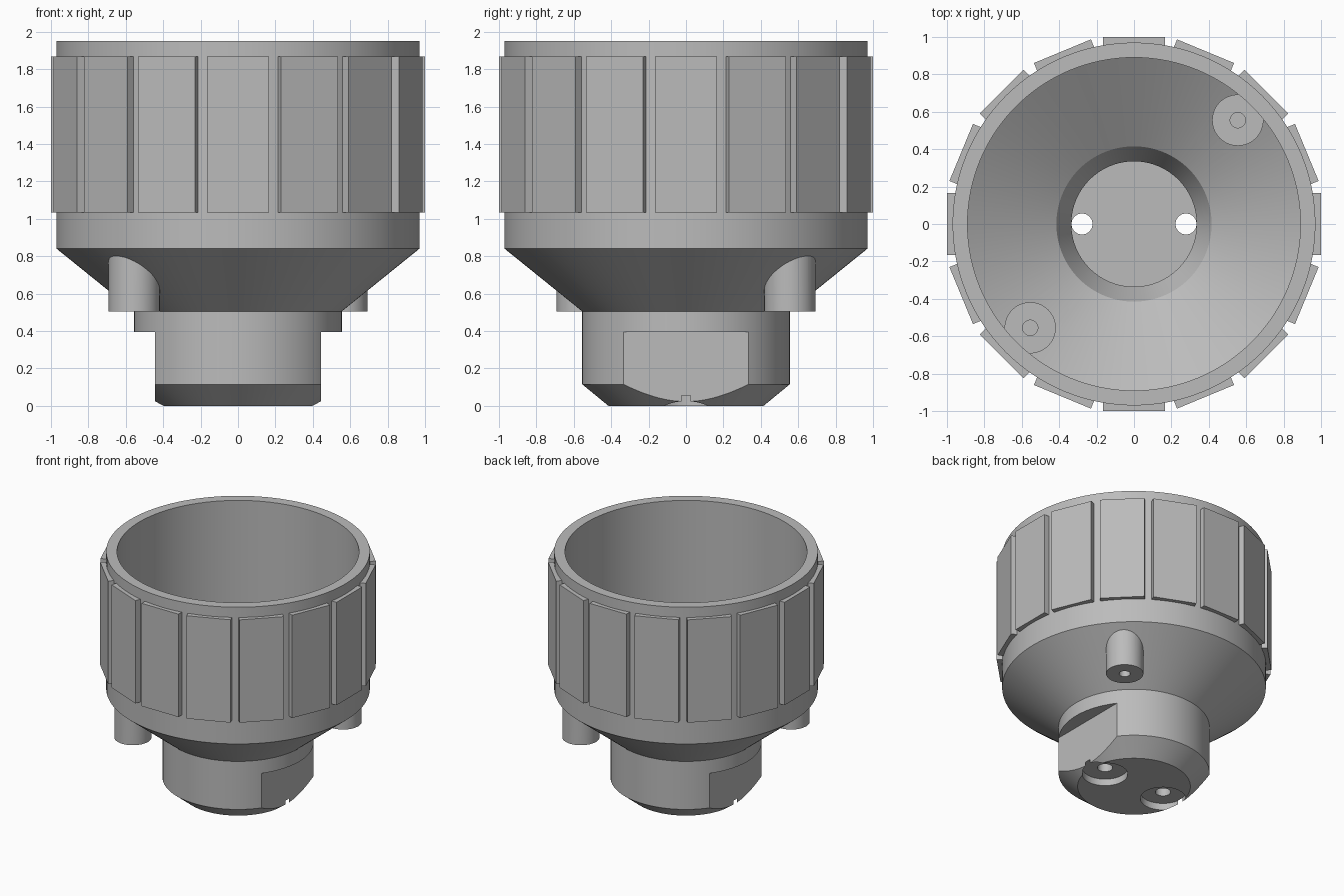
import bpy
import bmesh
import math
from mathutils import Matrix

cube = bpy.data.objects.get("Cube")
if cube:
    bpy.data.objects.remove(cube)

grey = bpy.data.materials.new("grey plastic")
grey.use_nodes = True
colour = (0.5, 0.5, 0.5, 1)
grey.diffuse_color = colour
grey.node_tree.nodes["Principled BSDF"].inputs["Base Color"].default_value = colour


def make_object(name, bm):
    bmesh.ops.recalc_face_normals(bm, faces=bm.faces[:])
    mesh = bpy.data.meshes.new(name)
    bm.to_mesh(mesh)
    bm.free()
    mesh.materials.append(grey)
    obj = bpy.data.objects.new(name, mesh)
    bpy.context.collection.objects.link(obj)
    return obj


def lathe(name, profile, steps=128):
    bm = bmesh.new()
    verts = [bm.verts.new((r, 0, z)) for r, z in profile]
    edges = [bm.edges.new(pair) for pair in zip(verts, verts[1:])]
    bmesh.ops.spin(bm, geom=verts + edges, axis=(0, 0, 1), cent=(0, 0, 0),
                   angle=math.tau, steps=steps, use_duplicate=False)
    bmesh.ops.remove_doubles(bm, verts=bm.verts[:], dist=0.0001)
    return make_object(name, bm)


def cylinder(name, x, y, radius, low, high, sides=48):
    bm = bmesh.new()
    bmesh.ops.create_cone(bm, cap_ends=True, segments=sides, radius1=radius, radius2=radius,
                          depth=high - low, matrix=Matrix.Translation((x, y, (low + high) / 2)))
    return make_object(name, bm)


def box(name, centre, size, turn=0):
    bm = bmesh.new()
    matrix = (Matrix.Rotation(turn, 4, "Z") @ Matrix.Translation(centre)
              @ Matrix.Diagonal((*size, 1)))
    bmesh.ops.create_cube(bm, size=1, matrix=matrix)
    return make_object(name, bm)


def combine(target, tool, operation):
    """Apply a boolean and discard the tool object."""
    tool.hide_render = True
    mod = target.modifiers.new("boolean", "BOOLEAN")
    mod.operation = operation
    mod.solver = "EXACT"
    mod.object = tool
    graph = bpy.context.evaluated_depsgraph_get()
    graph.update()
    mesh = bpy.data.meshes.new_from_object(target.evaluated_get(graph))
    target.modifiers.clear()
    target.data = mesh
    bpy.data.objects.remove(tool)


# Hollow funnel body: outer wall up, rim, then cavity down to its floor
body = lathe("funnel_body", [
    (0, 0), (0.415, 0), (0.555, 0.115), (0.555, 0.505), (0.97, 0.84), (0.97, 1.95),
    (0.89, 1.95), (0.89, 0.87), (0.415, 0.55), (0.335, 0.38), (0.335, 0.13), (0, 0.13)])

# Two screw bosses on the diagonal, with blind holes at both ends
for s in (1, -1):
    d = 0.555 * s
    combine(body, cylinder("boss", d, d, 0.137, 0.505, 0.88), "UNION")
    for low, high in ((0.4, 0.64), (0.74, 1)):
        combine(body, cylinder("boss_hole", d, d, 0.041, low, high, 32), "DIFFERENCE")

# Side flats, counterbores and through holes in the base
for s in (1, -1):
    combine(body, box("flat_cutter", (s * 0.643, 0, 0.145), (0.4, 1.4, 0.5)), "DIFFERENCE")
    combine(body, cylinder("counterbore", s * 0.278, 0, 0.167, -0.1, 0.055), "DIFFERENCE")
    combine(body, cylinder("screw_hole", s * 0.278, 0, 0.056, -0.1, 0.25, 32), "DIFFERENCE")

bpy.ops.object.select_all(action="DESELECT")
body.select_set(True)
bpy.context.view_layer.objects.active = body
bpy.ops.object.shade_smooth_by_angle(angle=math.radians(25))

# Flat grip pads around the cup
PADS = 16
for i in range(PADS):
    box(f"grip_pad_{i + 1}", (0.965, 0, 1.45), (0.07, 0.33, 0.835), math.tau * i / PADS)
